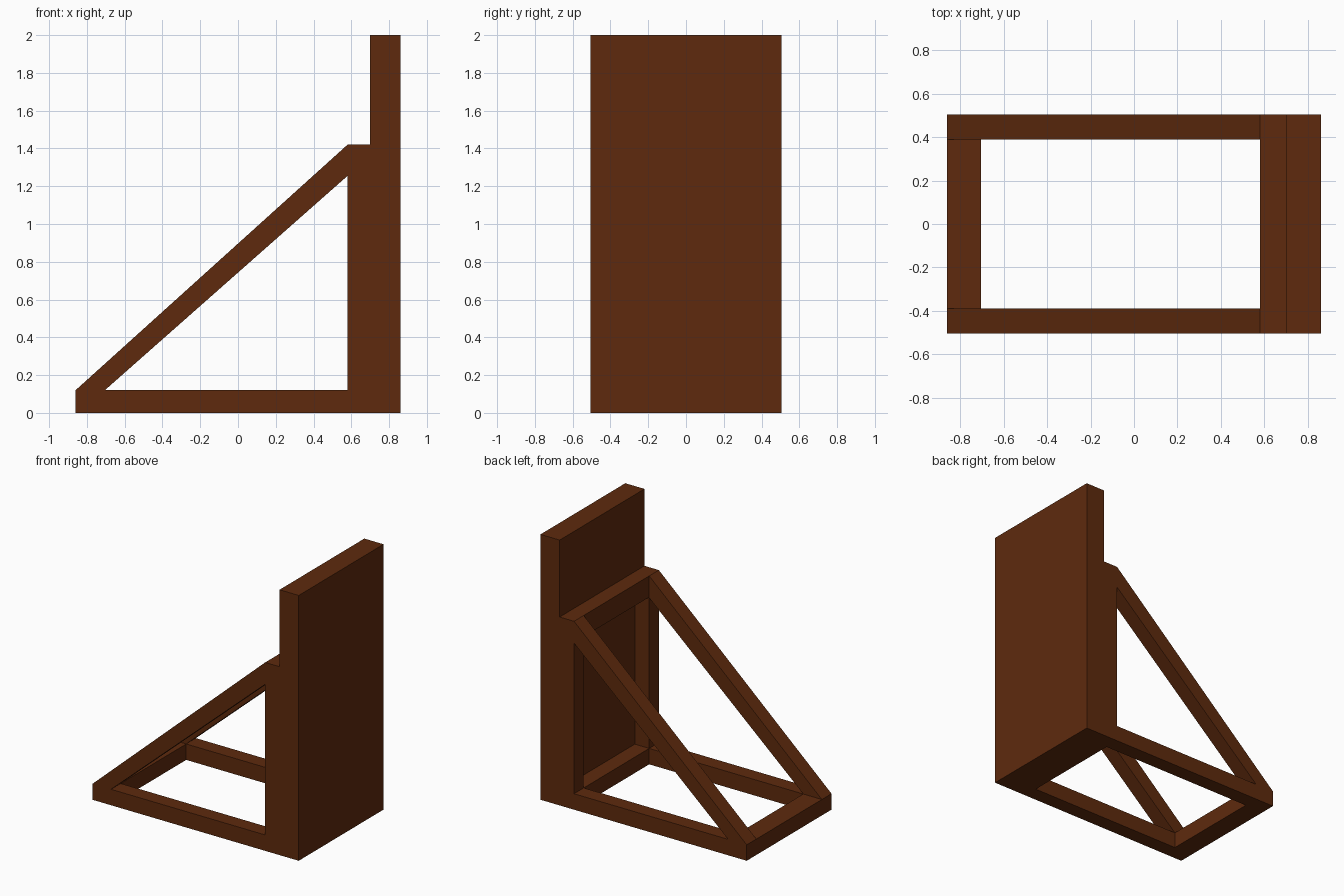
import bpy, bmesh

if "Cube" in bpy.data.objects:
    bpy.data.objects.remove(bpy.data.objects["Cube"])

wood = bpy.data.materials.new("brown_wood")
wood.diffuse_color = (0.112, 0.023, 0.004, 1)
wood.use_nodes = True
wood.node_tree.nodes["Principled BSDF"].inputs["Base Color"].default_value = wood.diffuse_color

W, IN = 0.505, 0.39            # outer and inner half width
XL, XF, XP, XR = -0.86, 0.58, 0.70, 0.86   # toe, frame face, panel face, back
T, TOP = 0.12, 1.42            # timber thickness, frame height


def extrude_xz(name, pts, y0, y1):
    """Prism with an x-z outline running from y0 to y1."""
    bm = bmesh.new()
    face = bm.faces.new([bm.verts.new((x, y0, z)) for x, z in pts])
    ext = bmesh.ops.extrude_face_region(bm, geom=[face])
    verts = [v for v in ext["geom"] if isinstance(v, bmesh.types.BMVert)]
    bmesh.ops.translate(bm, verts=verts, vec=(0, y1 - y0, 0))
    bmesh.ops.recalc_face_normals(bm, faces=bm.faces)
    me = bpy.data.meshes.new(name)
    bm.to_mesh(me)
    bm.free()
    me.materials.append(wood)
    ob = bpy.data.objects.new(name, me)
    bpy.context.collection.objects.link(ob)
    return ob


def box(name, x0, x1, y0, y1, z0, z1):
    return extrude_xz(name, [(x0, z0), (x1, z0), (x1, z1), (x0, z1)], y0, y1)


# Upright board
box("upright_panel", XP, XR, -W, W, 0, 2)

# Rails joining the two sides
box("top_rail", XF, XP, -IN, IN, 1.26, TOP)
box("bottom_rail", XF, XP, -IN, IN, 0, T)
box("toe_rail", XL, -0.705, -IN, IN, 0, T)

# Side frames: post, floor beam and sloping brace
for side, y0, y1 in (("front", -W, -IN), ("back", IN, W)):
    box(side + "_post", XF, XP, y0, y1, 0, TOP)
    box(side + "_floor_beam", XL, XF, y0, y1, 0, T)
    extrude_xz(side + "_brace",
               [(XL, T), (-0.705, T), (XF, 1.255), (XF, TOP)], y0, y1)
